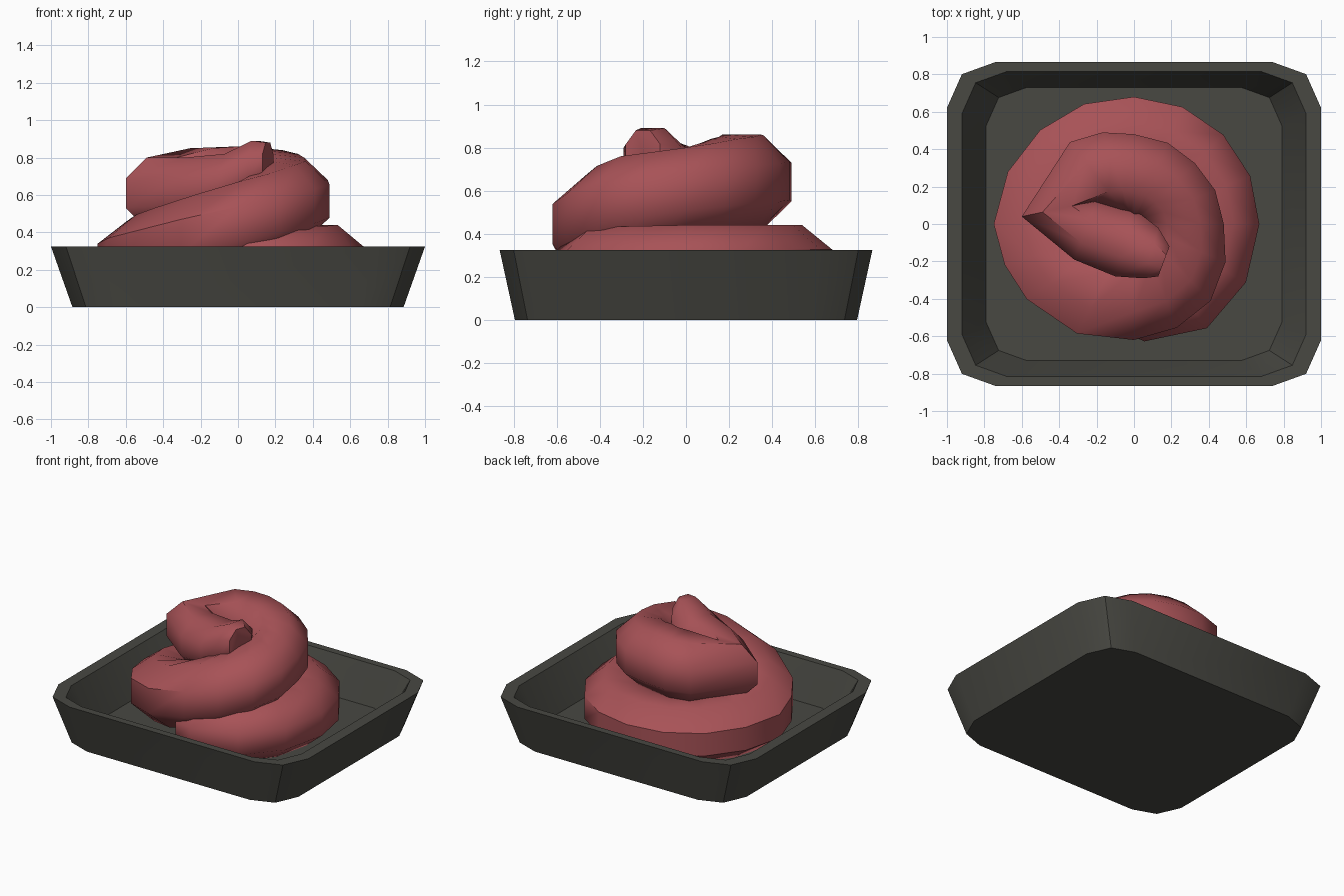
import bpy, math

if "Cube" in bpy.data.objects:
    bpy.data.objects.remove(bpy.data.objects["Cube"])

def material(name, col):
    m = bpy.data.materials.new(name)
    m.diffuse_color = (*col, 1)
    m.use_nodes = True
    m.node_tree.nodes["Principled BSDF"].inputs["Base Color"].default_value = m.diffuse_color
    return m

def loft(name, rings, mat, angle):
    """Skin a list of equal-length rings and cap both ends."""
    n = len(rings[0])
    verts = [p for r in rings for p in r]
    faces = [(i*n + j, i*n + (j+1) % n, (i+1)*n + (j+1) % n, (i+1)*n + j)
             for i in range(len(rings)-1) for j in range(n)]
    last = (len(rings)-1)*n
    faces += [tuple(reversed(range(n))), tuple(range(last, last+n))]
    me = bpy.data.meshes.new(name)
    me.from_pydata(verts, [], faces)
    me.materials.append(mat)
    ob = bpy.data.objects.new(name, me)
    bpy.context.collection.objects.link(ob)
    bpy.ops.object.select_all(action='DESELECT')
    ob.select_set(True)
    bpy.context.view_layer.objects.active = ob
    bpy.ops.object.mode_set(mode='EDIT')
    bpy.ops.mesh.select_all(action='SELECT')
    bpy.ops.mesh.normals_make_consistent(inside=False)
    bpy.ops.object.mode_set(mode='OBJECT')
    bpy.ops.object.shade_smooth_by_angle(angle=math.radians(angle))
    return ob

dark = material("charcoal plastic", (0.065, 0.065, 0.055))
red = material("meat red", (0.39, 0.085, 0.095))

# Tray: rectangles with two-step chamfered corners
def tray_ring(x, y, z, k):
    q = [(x, y-.245*k), (x-.08*k, y-.065*k), (x-.26*k, y)]
    half = q + [(-a, b) for a, b in reversed(q)]
    return [(a, b, z) for a, b in half] + [(-a, -b, z) for a, b in half]

loft("tray", [tray_ring(.885, .795, 0, .9), tray_ring(1, .866, .325, 1),
              tray_ring(.92, .815, .325, .92), tray_ring(.79, .73, .06, .83)], dark, 35)

# Coiled mound: octagonal cross-sections between an outer and an inner point
def section(outer, inner, lo, hi):
    ring = []
    for i in range(8):
        a = math.radians(22.5 + 45*i)
        s = math.cos(a) / math.cos(math.pi/8)
        t = math.sin(a) / math.cos(math.pi/8)
        ring.append(((outer[0]*(1+s) + inner[0]*(1-s)) / 2,
                     (outer[1]*(1+s) + inner[1]*(1-s)) / 2,
                     (hi*(1+t) + lo*(1-t)) / 2))
    return ring

# angle, outer radius, inner radius, bottom, top
keys = [(-102, .56, .38, .10, .33), (-85, .63, .25, .05, .40), (-55, .68, .2, .05, .43),
        (0, .67, .2, .05, .44), (90, .68, .2, .05, .44), (135, .71, .2, .05, .44),
        (180, .75, .22, .05, .46), (215, .70, .18, .09, .53), (270, .62, .1, .22, .67),
        (315, .58, .06, .32, .76), (360, .48, .05, .39, .80), (405, .46, .04, .42, .84),
        (450, .48, .04, .43, .86), (488, .556, .08, .42, .85)]
rings = []
for a, b in zip(keys, keys[1:]):
    steps = max(1, round((b[0]-a[0]) / 22))
    for i in range(steps + (b is keys[-1])):
        d, ro, ri, lo, hi = [p + (q-p)*i/steps for p, q in zip(a, b)]
        c, s = math.cos(math.radians(d)), math.sin(math.radians(d))
        rings.append(section((ro*c, ro*s), (ri*c, ri*s), lo, hi))

# Folded-over tail that ends in a raised tip
for tail in [((-.6, .04), (-.22, .12), .42, .80),
             ((-.32, -.19), (-.2, .12), .44, .80),
             ((-.1, -.28), (0, .08), .5, .82),
             ((.05, -.29), (.13, -.02), .58, .89),
             ((.13, -.28), (.19, -.12), .66, .88)]:
    rings.append(section(*tail))
loft("coiled_mound", rings, red, 50)
